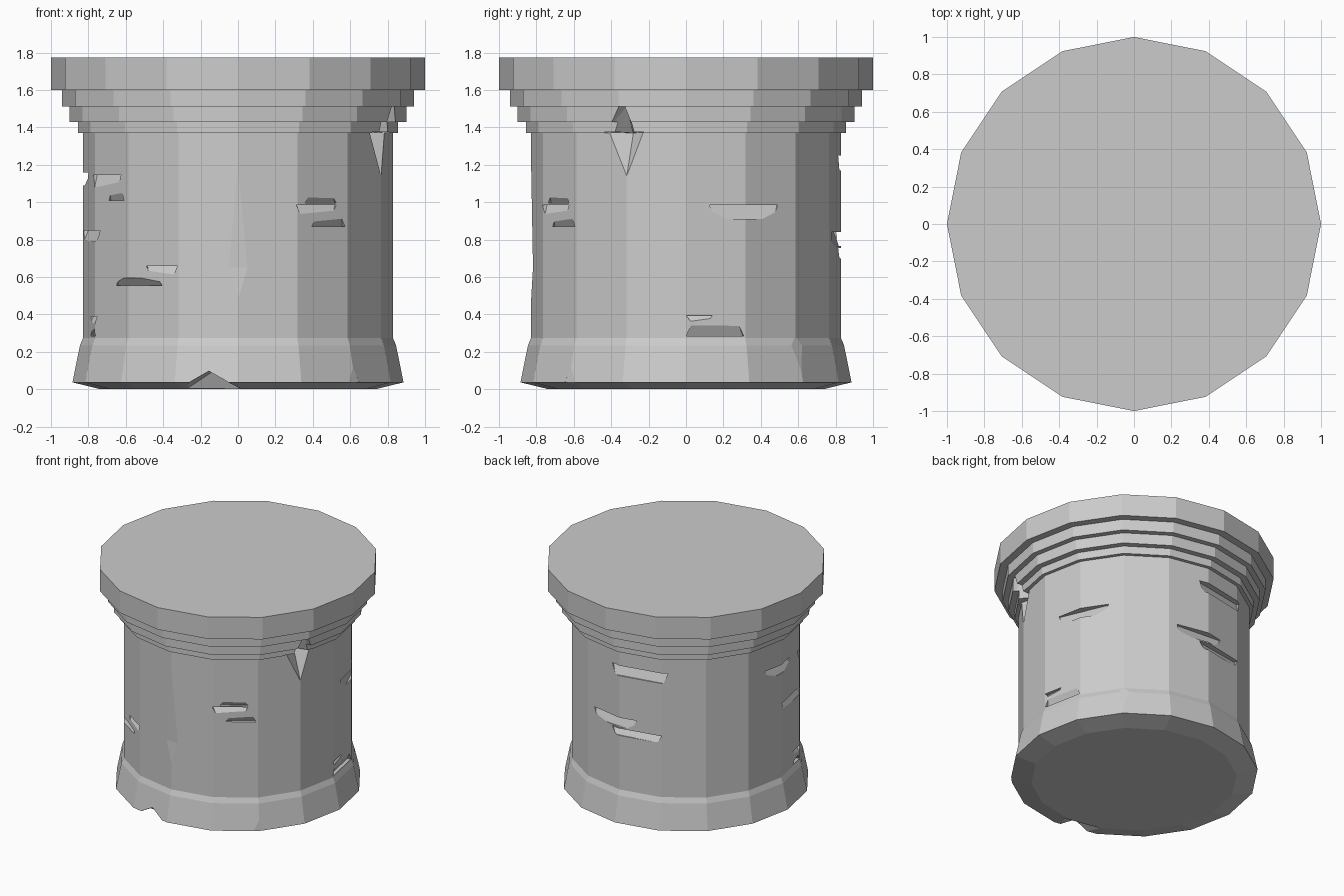
import bpy, bmesh
from math import sin, cos, tan, radians, pi

if "Cube" in bpy.data.objects:
    bpy.data.objects.remove(bpy.data.objects["Cube"])

SIDES = 16

# Column body: one stepped profile (radius, z) turned into 16 flat sides
PROFILE = [(0.735, 0), (0.885, 0.037), (0.845, 0.235), (0.828, 0.275),
           (0.828, 1.37), (0.855, 1.37), (0.855, 1.43), (0.90, 1.43),
           (0.90, 1.513), (0.942, 1.513), (0.942, 1.60), (1.0, 1.60), (1.0, 1.773)]


def finish(bm, name):
    bmesh.ops.recalc_face_normals(bm, faces=bm.faces)
    me = bpy.data.meshes.new(name)
    bm.to_mesh(me)
    bm.free()
    ob = bpy.data.objects.new(name, me)
    bpy.context.collection.objects.link(ob)
    return ob


bm = bmesh.new()
rings = [[bm.verts.new((r * cos(2 * pi * k / SIDES), r * sin(2 * pi * k / SIDES), z))
          for k in range(SIDES)] for r, z in PROFILE]
for a, b in zip(rings, rings[1:]):
    for k in range(SIDES):
        j = (k + 1) % SIDES
        bm.faces.new((a[k], a[j], b[j], b[k]))
bm.faces.new(rings[0][::-1])
bm.faces.new(rings[-1])
column = finish(bm, "stone_column")

cutters = []


def cutter(angle, pts):
    """Convex cutter from (sideways, radius, z) points around a direction in degrees."""
    c, s = cos(radians(angle)), sin(radians(angle))
    bm = bmesh.new()
    for t, r, z in pts:
        bm.verts.new((r * c - t * s, r * s + t * c, z))
    hull = bmesh.ops.convex_hull(bm, input=bm.verts)
    junk = {g for g in hull["geom_interior"] + hull["geom_unused"]
            if isinstance(g, bmesh.types.BMVert)}
    bmesh.ops.delete(bm, geom=list(junk), context='VERTS')
    ob = finish(bm, "chip_cutter")
    ob.hide_render = True
    cutters.append(ob)


def chip(a0, a1, z_deep, z_thin, depth=0.04, taper=0.03, skew=0.0):
    """Wedge between two angles: deep at a ledge, running out to the surface."""
    mid, half = (a0 + a1) / 2, radians(a1 - a0) / 2
    w, edge = 0.82 * sin(half), 0.82 * cos(half)
    pts = []
    for s in (-1, 1):
        pts += [(s * w, edge - depth * 0.5, z_deep), (s * w, 0.95, z_deep),
                (s * (w - taper) + skew, edge + 0.012, z_thin),
                (s * (w - taper) + skew, 0.95, z_thin)]
    cutter(mid, pts)


def shave(angle, z0, zm, z1, w, r0, rm, r1):
    """Long facet knocked off a vertical corner."""
    e = rm - w * tan(radians(11.25))
    pts = [(0, r0, z0), (-w, e, zm), (w, e, zm), (0, r1, z1)]
    cutter(angle, pts + [(t, r + 0.2, z) for t, r, z in pts])


# Shallow chips on the shaft: start angle, end angle, ledge height, thin height
for spec in [(-64, -50, 0.995, 1.045), (-68, -50, 0.985, 0.93), (-61, -46, 0.87, 0.925),
             (200, 220, 1.145, 1.08), (212, 222, 1.01, 1.075),
             (217, 240, 0.555, 0.595), (233, 247, 0.66, 0.60),
             (85, 116, 1.25, 1.17), (72, 99, 0.84, 0.765), (85, 113, 0.755, 0.70),
             (169, 190, 1.16, 1.09), (181, 206, 0.85, 0.79), (195, 204, 0.39, 0.34),
             (195, 203, 0.285, 0.33), (9, 37, 0.985, 0.91),
             (0, 10, 0.395, 0.355), (0, 22, 0.285, 0.35)]:
    chip(*spec)

# Knocked-off corners
shave(45, 0.05, 0.27, 0.62, 0.06, 0.885, 0.84, 0.828)
shave(-90, 0.48, 0.65, 1.2, 0.05, 0.828, 0.828, 0.828)
shave(-45, -0.03, 0.03, 0.13, 0.04, 0.89, 0.885, 0.868)

# Deep pointed notch under the capital
cutter(-22.5, [(0, 0.83, 1.135), (0, 1.0, 1.135), (0, 0.735, 1.37),
               (-0.13, 0.82, 1.375), (0.10, 0.82, 1.375), (-0.13, 1.0, 1.375), (0.10, 1.0, 1.375)])
cutter(-22.5, [(0, 0.735, 1.365), (-0.1, 0.9, 1.365), (0.08, 0.9, 1.365),
               (0, 0.83, 1.513), (-0.03, 0.95, 1.513), (0.03, 0.95, 1.513)])

# Bite out of the lower front rim
cutter(-100.5, [(-0.18, 0.72, -0.02), (0.19, 0.72, -0.02), (0, 0.78, 0.09),
                (-0.20, 1.0, -0.02), (0.21, 1.0, -0.02), (0, 1.0, 0.11)])

# Carve everything, then keep only the finished column
for ob in cutters:
    m = column.modifiers.new("carve", 'BOOLEAN')
    m.operation = 'DIFFERENCE'
    m.solver = 'EXACT'
    m.object = ob
bpy.context.view_layer.update()
carved = bpy.data.meshes.new_from_object(
    column.evaluated_get(bpy.context.evaluated_depsgraph_get()))
column.modifiers.clear()
column.data = carved
for ob in cutters:
    bpy.data.objects.remove(ob)
